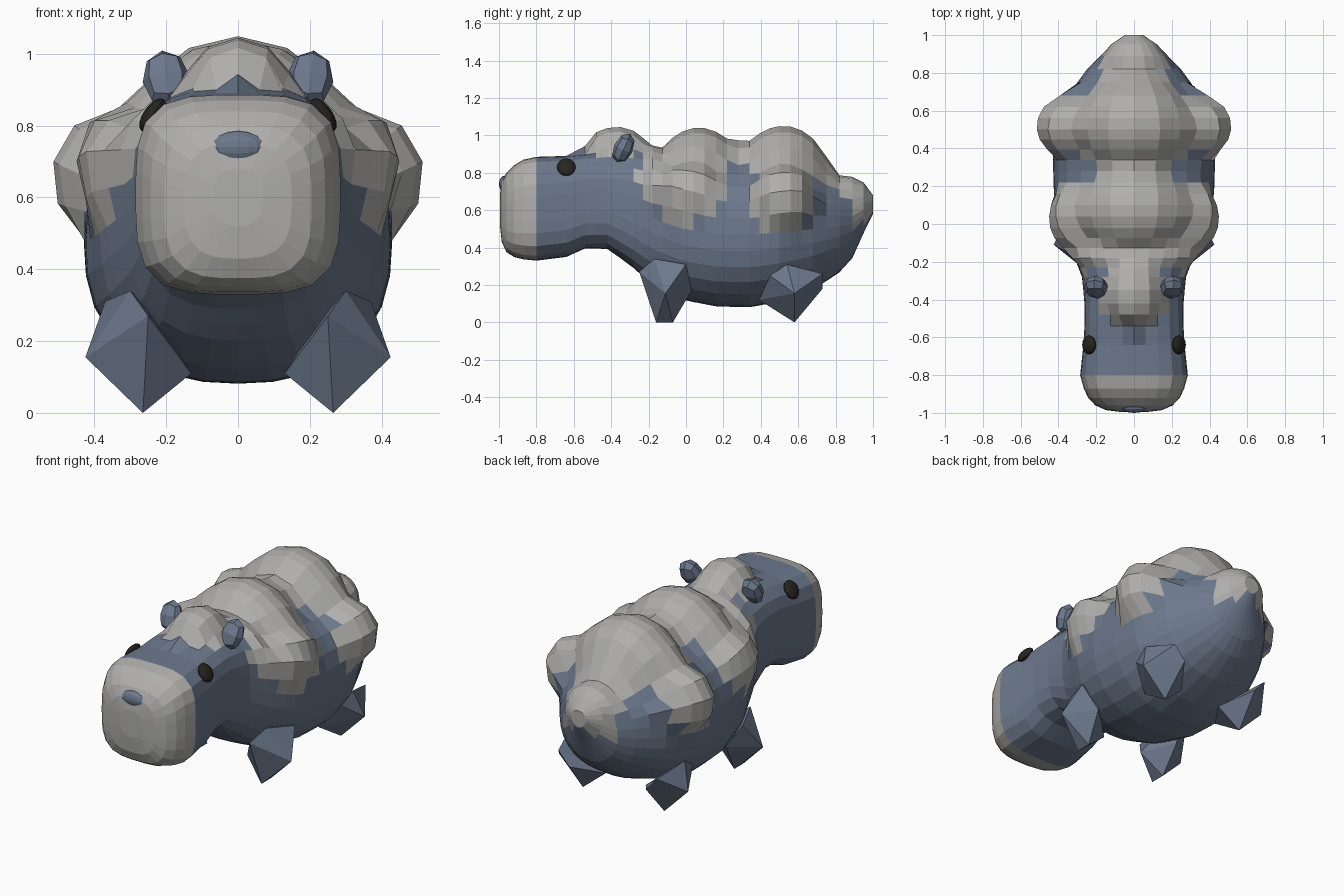
import bpy, bmesh, math
from mathutils import Matrix, Vector

if "Cube" in bpy.data.objects:
    bpy.data.objects.remove(bpy.data.objects["Cube"])


def material(name, color):
    m = bpy.data.materials.new(name)
    m.diffuse_color = color
    m.use_nodes = True
    m.node_tree.nodes["Principled BSDF"].inputs["Base Color"].default_value = m.diffuse_color
    return m


BLUE = material("slate_blue", (0.15, 0.19, 0.265, 1))
WOOL = material("wool_grey", (0.43, 0.425, 0.415, 1))
DARK = material("eye_dark", (0.02, 0.018, 0.015, 1))
SIDES = 28

# Wool lumps that swell out of the body: centre, radii
LUMPS = [((0, -0.37, 0.89), (0.16, 0.18, 0.16)),
         ((0, -0.17, 0.73), (0.33, 0.12, 0.215)),
         ((0, 0.07, 0.74), (0.31, 0.25, 0.305)),
         ((0, 0.29, 0.80), (0.17, 0.17, 0.18)),
         ((0, 0.52, 0.73), (0.315, 0.265, 0.325)),
         ((0, 0.855, 0.635), (0.165, 0.15, 0.15))]
for s in (1, -1):
    LUMPS += [((s * .325, 0.03, .695), (.13, .18, .17)),
              ((s * .35, 0.52, .66), (.175, .17, .19))]


def finish(bm, name, *mats):
    bmesh.ops.recalc_face_normals(bm, faces=bm.faces)
    me = bpy.data.meshes.new(name)
    bm.to_mesh(me)
    bm.free()
    ob = bpy.data.objects.new(name, me)
    bpy.context.collection.objects.link(ob)
    for m in mats:
        me.materials.append(m)
    return ob


def blob(name, loc, r, mat, cuts=3, rot=(0, 0, 0), side=1):
    """Faceted quad ellipsoid; side=-1 mirrors it across x."""
    bm = bmesh.new()
    bmesh.ops.create_cube(bm, size=2)
    bmesh.ops.subdivide_edges(bm, edges=bm.edges[:], cuts=cuts, use_grid_fill=True)
    R = Matrix.Rotation(rot[1], 3, 'Y') @ Matrix.Rotation(rot[0], 3, 'X')
    for v in bm.verts:
        n = Vector([math.tan(c * math.pi / 4) for c in v.co]).normalized()
        p = R @ Vector([n[i] * r[i] for i in range(3)]) + Vector(loc)
        v.co = (p.x * side, p.y, p.z)
    return finish(bm, name, mat)


def lump_reach(o, d):
    """Farthest distance along a ray from o at which it leaves a wool lump."""
    best = 0
    for c, r in LUMPS:
        p = Vector([(o[i] - c[i]) / r[i] for i in range(3)])
        q = Vector([d[i] / r[i] for i in range(3)])
        a, b, k = q.dot(q), p.dot(q), p.dot(p) - 1
        disc = b * b - a * k
        if disc > 0:
            best = max(best, (-b + math.sqrt(disc)) / a)
    return best


def loft(name, rings, mats, woolly=False):
    """Superellipse rings (y, bottom, top, half_width, power) joined along y."""
    bm = bmesh.new()
    loops, wool = [], set()
    for y, lo, hi, w, n in rings:
        loop = []
        o = Vector((0, y, (lo + hi) / 2))
        for k in range(SIDES):
            a = 2 * math.pi * k / SIDES
            c, s = math.cos(a), math.sin(a)
            f = (abs(c) ** n + abs(s) ** n) ** (-1 / n)
            d = Vector((w * c * f, 0, (hi - lo) / 2 * s * f))
            t = lump_reach(o, d.normalized()) if woolly else 0
            v = bm.verts.new(o + d.normalized() * max(t, d.length))
            if t > d.length:
                wool.add(v)
            loop.append(v)
        loops.append(loop)
    for a, b in zip(loops, loops[1:]):
        for k in range(SIDES):
            j = (k + 1) % SIDES
            f = bm.faces.new((a[k], a[j], b[j], b[k]))
            f.material_index = int(sum(v in wool for v in f.verts) > 1)
    for end in (loops[0], loops[-1]):
        bm.faces.new(end).material_index = int(end[0] in wool)
    if woolly:  # soften the creases between lumps and body
        soft = [v for l in loops[4:] for v in l]
        bmesh.ops.smooth_vert(bm, verts=soft, factor=0.25, use_axis_x=True, use_axis_z=True)
    return finish(bm, name, *mats)


def densify(rings, start, step):
    """Add evenly spaced in-between rings behind y = start."""
    out = []
    for a, b in zip(rings, rings[1:]):
        m = max(1, round((b[0] - a[0]) / step)) if a[0] >= start else 1
        out += [tuple(p + (q - p) * i / m for p, q in zip(a, b)) for i in range(m)]
    return out + [rings[-1]]


def hull(name, pts, mat, side):
    bm = bmesh.new()
    for x, y, z in pts:
        bm.verts.new((x * side, y, z))
    bmesh.ops.convex_hull(bm, input=bm.verts[:])
    return finish(bm, name, mat)


# Muzzle and body share the ring at y = -0.8
seam = (-0.80, .33, .885, .285, 3.7)
loft("muzzle", [(-0.995, .52, .68, .07, 2.6), (-0.985, .43, .75, .15, 3),
                (-0.96, .375, .80, .205, 3.3), (-0.92, .35, .84, .243, 3.5),
                (-0.87, .337, .87, .266, 3.7), seam], [WOOL])
body = [seam, (-0.64, .35, .89, .268, 3.6), (-0.54, .395, .90, .262, 3.6),
        (-0.42, .395, .91, .262, 3.4), (-0.28, .29, .92, .275, 3),
        (-0.18, .20, .91, .315, 2.6), (-0.02, .12, .88, .385, 2.4),
        (0.16, .085, .86, .425, 2.4), (0.34, .08, .86, .43, 2.4),
        (0.50, .11, .85, .42, 2.3), (0.68, .175, .82, .35, 2.2),
        (0.82, .265, .76, .25, 2.1), (0.89, .34, .71, .18, 2),
        (0.95, .48, .67, .09, 2), (1.0, .59, .66, .03, 2)]
loft("head_body_and_wool", densify(body, -0.55, 0.06), [BLUE, WOOL], woolly=True)

# Nose
blob("nose", (0, -0.968, 0.74), (0.077, 0.032, 0.045), BLUE)

# Leg corner points, with the upper ones sunk into the body
front_leg = [(.265, -.16, 0), (.265, -.07, 0), (.425, -.11, .155), (.13, -.10, .11),
             (.25, -.25, .27), (.28, .03, .17), (.30, -.17, .34), (.37, 0, .31), (.25, 0, .3)]
rear_leg = [(.265, .58, 0), (.42, .58, .155), (.13, .56, .11), (.25, .39, .12),
            (.25, .73, .18), (.37, .54, .31), (.32, .73, .26), (.36, .45, .25)]

# Paired parts
for side, tag in ((1, "right"), (-1, "left")):
    blob("eye_" + tag, (.238, -.64, .83), (.025, .05, .054), DARK,
         rot=(0, math.radians(-35), 0), side=side)
    blob("ear_" + tag, (.2, -.335, .93), (.066, .052, .088), BLUE, cuts=1,
         rot=(math.radians(-25), math.radians(8), 0), side=side)
    hull("front_leg_" + tag, front_leg, BLUE, side)
    hull("rear_leg_" + tag, rear_leg, BLUE, side)
